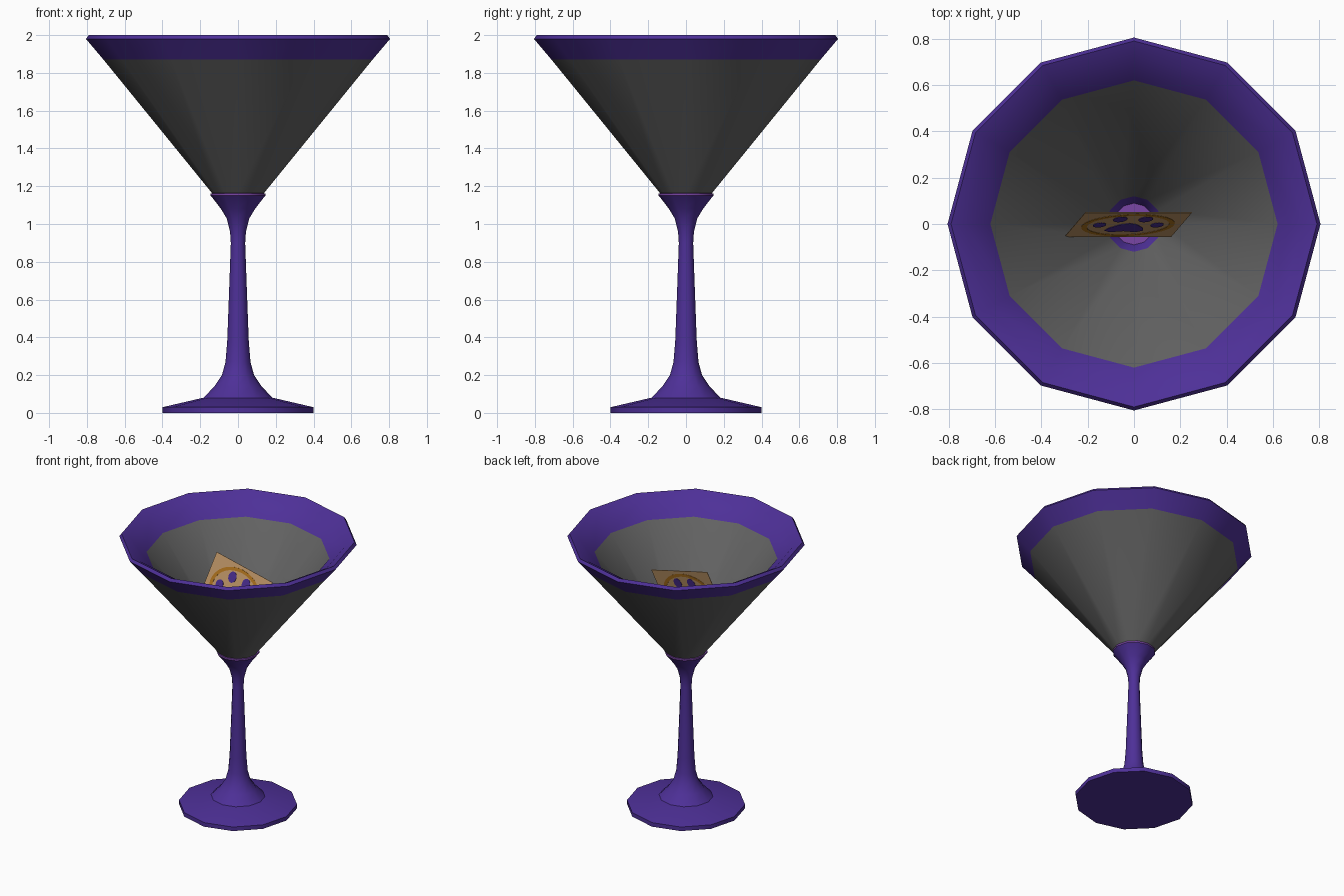
import bpy, bmesh, math
from mathutils import Vector

if "Cube" in bpy.data.objects:
    bpy.data.objects.remove(bpy.data.objects["Cube"])

SIDES = 12


def material(name, rgb):
    m = bpy.data.materials.new(name)
    lin = [((c / 255 + 0.055) / 1.055) ** 2.4 for c in rgb]
    m.diffuse_color = (*lin, 1)
    m.use_nodes = True
    m.node_tree.nodes["Principled BSDF"].inputs["Base Color"].default_value = m.diffuse_color
    return m


purple = material("purple", (78, 48, 152))
grey = material("smoky grey", (98, 98, 98))
lilac = material("lilac", (122, 70, 165))
tan = material("tan", (203, 160, 110))
amber = material("amber", (186, 122, 32))


def finish(name, bm, mats, smooth):
    bmesh.ops.recalc_face_normals(bm, faces=bm.faces)
    me = bpy.data.meshes.new(name)
    bm.to_mesh(me)
    bm.free()
    for m in mats:
        me.materials.append(m)
    ob = bpy.data.objects.new(name, me)
    bpy.context.collection.objects.link(ob)
    if smooth:
        bpy.ops.object.select_all(action='DESELECT')
        ob.select_set(True)
        bpy.context.view_layer.objects.active = ob
        bpy.ops.object.shade_smooth_by_angle(angle=math.radians(smooth))
    return ob


def lathe(name, profile, mats, slots=None):
    """Revolve (r, z) points; slots gives the material of each band, then end caps close it."""
    bm = bmesh.new()
    rings = [[bm.verts.new((r * math.cos(a), r * math.sin(a), z))
              for a in (2 * math.pi * i / SIDES for i in range(SIDES))]
             for r, z in profile]
    slots = slots or [0] * (len(profile) + 1)
    for k, (lo, hi) in enumerate(zip(rings, rings[1:])):
        for i in range(SIDES):
            j = (i + 1) % SIDES
            bm.faces.new((lo[i], lo[j], hi[j], hi[i])).material_index = slots[k]
    bm.faces.new(rings[0]).material_index = slots[-2]
    bm.faces.new(rings[-1]).material_index = slots[-1]
    return finish(name, bm, mats, 35)


# foot and stem
lathe("foot", [(0.40, 0), (0.40, 0.03), (0.185, 0.08)], [purple])
lathe("stem", [(0.185, 0.078), (0.125, 0.14), (0.085, 0.20), (0.066, 0.27), (0.057, 0.38),
               (0.048, 0.62), (0.038, 0.90), (0.042, 0.96), (0.06, 1.03), (0.09, 1.08),
               (0.14, 1.145), (0.145, 1.15), (0.145, 1.162), (0.12, 1.165)],
      [purple, lilac], [0] * 11 + [1, 1] + [0, 1])

# bowl: outer wall, purple rim, inner wall, lilac floor
lathe("bowl", [(0.137, 1.163), (0.712, 1.87), (0.805, 1.98), (0.79, 2.0), (0.73, 1.97),
               (0.62, 1.87), (0.12, 1.235), (0.09, 1.17)],
      [grey, purple, lilac], [0, 1, 1, 1, 1, 0, 1] + [2, 2])

# tilted card inside the bowl, with details laid out in its own (u, v) square
CORNER = Vector((-0.21, 0.05, 1.82))
U = Vector((0.46, 0, -0.105))
V = Vector((-0.09, -0.105, -0.36))
N = U.cross(V).normalized()


def on_card(u, v, h):
    return CORNER + U * u + V * v + N * h


def plate(name, outline, thick, mat, hole=None):
    bm = bmesh.new()

    def loop(pts, h):
        return [bm.verts.new(on_card(u, v, h)) for u, v in pts]

    def bridge(a, b):
        for i in range(len(a)):
            j = (i + 1) % len(a)
            bm.faces.new((a[i], a[j], b[j], b[i]))

    top, low = loop(outline, thick / 2), loop(outline, -thick / 2)
    bridge(low, top)
    if hole:
        htop, hlow = loop(hole, thick / 2), loop(hole, -thick / 2)
        bridge(top, htop)
        bridge(htop, hlow)
        bridge(hlow, low)
    else:
        bm.faces.new(top)
        bm.faces.new(low)
    return finish(name, bm, [mat], None)


def oval(cu, cv, ru, rv, n=20):
    return [(cu + ru * math.cos(2 * math.pi * i / n), cv + rv * math.sin(2 * math.pi * i / n))
            for i in range(n)]


plate("card", [(0, 0), (1, 0), (1, 1), (0, 1)], 0.003, tan)
plate("card_ring", oval(0.5, 0.51, 0.43, 0.45, 32), 0.006, amber, oval(0.5, 0.51, 0.38, 0.39, 32))

# paw print: four toes and a rounded triangular pad
for side, s in (("left", -1), ("right", 1)):
    plate(side + "_inner_toe", oval(0.5 + s * 0.12, 0.27, 0.065, 0.105), 0.007, purple)
    plate(side + "_outer_toe", oval(0.5 + s * 0.27, 0.50, 0.06, 0.09), 0.007, purple)
plate("paw_pad", [(0.5, 0.43), (0.58, 0.48), (0.66, 0.62), (0.68, 0.72), (0.62, 0.78), (0.5, 0.74),
                  (0.38, 0.78), (0.32, 0.72), (0.34, 0.62), (0.42, 0.48)], 0.007, purple)
